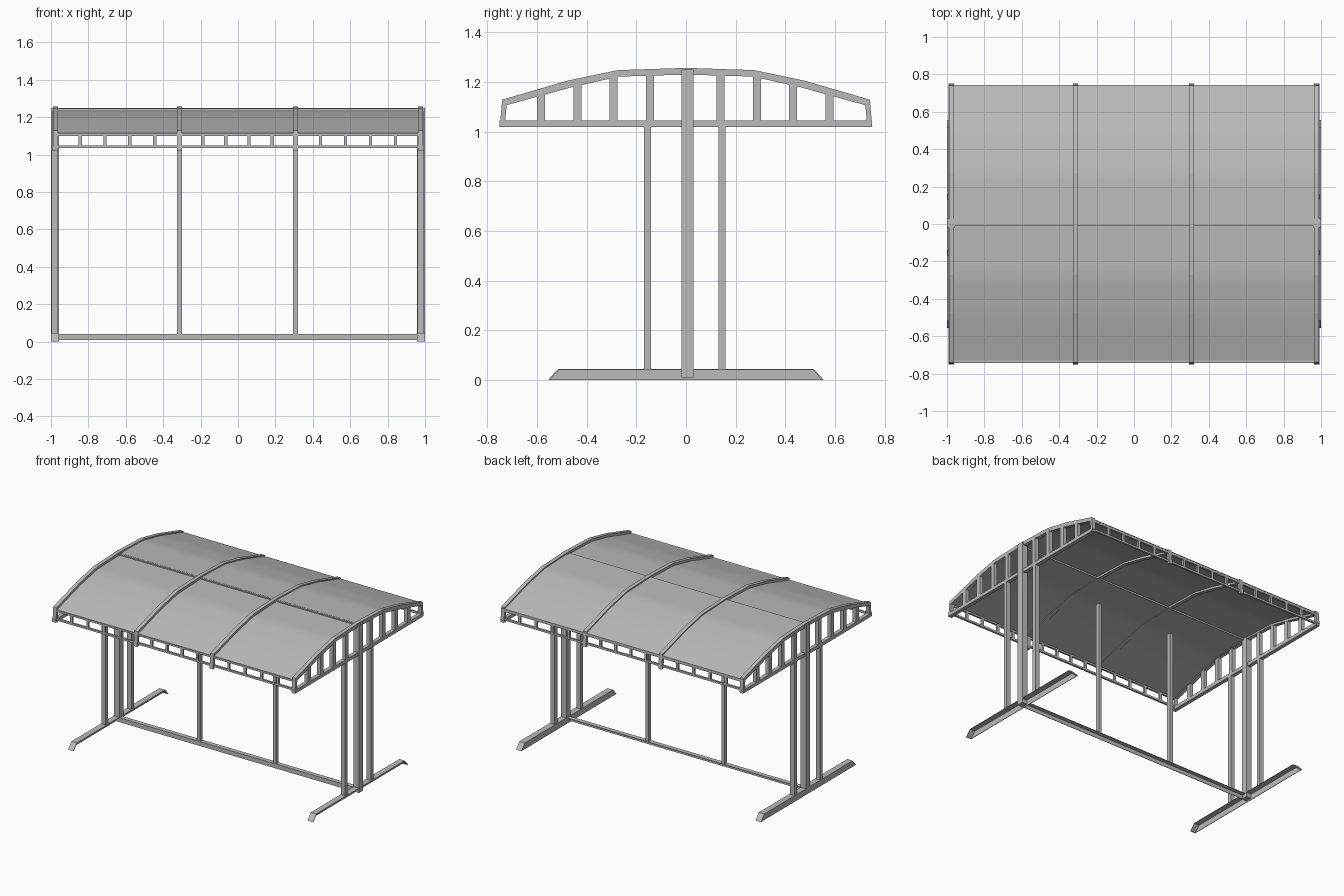
import bpy, bmesh

if "Cube" in bpy.data.objects:
    bpy.data.objects.remove(bpy.data.objects["Cube"], do_unlink=True)

# One painted-steel colour for everything
steel = bpy.data.materials.new("light_grey_steel")
steel.use_nodes = True
GREY = (0.5, 0.5, 0.5, 1.0)
steel.diffuse_color = GREY
steel.node_tree.nodes["Principled BSDF"].inputs["Base Color"].default_value = GREY


def finish(name, bm):
    bmesh.ops.recalc_face_normals(bm, faces=bm.faces)
    mesh = bpy.data.meshes.new(name)
    bm.to_mesh(mesh)
    bm.free()
    mesh.materials.append(steel)
    obj = bpy.data.objects.new(name, mesh)
    bpy.context.collection.objects.link(obj)
    return obj


def extrude(name, profile, x0, x1):
    """Extrude a closed (y, z) profile along x."""
    bm = bmesh.new()
    face = bm.faces.new([bm.verts.new((x0, y, z)) for y, z in profile])
    new = bmesh.ops.extrude_face_region(bm, geom=[face])["geom"]
    verts = [v for v in new if isinstance(v, bmesh.types.BMVert)]
    bmesh.ops.translate(bm, verts=verts, vec=(x1 - x0, 0, 0))
    return finish(name, bm)


def box(name, x0, x1, y0, y1, z0, z1):
    return extrude(name, [(y0, z0), (y1, z0), (y1, z1), (y0, z1)], x0, x1)


def mirrored(half):
    """Complete a half profile (edge to ridge) on the other side."""
    return half + [(-y, z) for y, z in reversed(half[:-1])]


OUTER = [(-0.74, 1.129), (-0.475, 1.206), (-0.274, 1.248), (0, 1.257)]
INNER = [(-0.722, 1.107), (-0.465, 1.178), (-0.27, 1.222), (0, 1.23)]


def arch_z(y, pts):
    y = -abs(y)
    for (a, za), (b, zb) in zip(pts, pts[1:]):
        if y <= b:
            return za + (zb - za) * (y - a) / (b - a)
    return pts[-1][1]


# Curved ribs with short turned-down ends
rib_profile = mirrored([(-0.75, 1.02)] + OUTER) + mirrored([(-0.73, 1.02)] + INNER)[::-1]
RIBS = [-0.976, -0.313, 0.307, 0.976]
for i, x in enumerate(RIBS):
    extrude(f"roof_rib_{i}", rib_profile, x - 0.014, x + 0.014)

# Two roof sheets, the back one lapping over the front one
for name, side, drop in (("front_roof_sheet", -1, 0.018), ("back_roof_sheet", 1, 0.009)):
    start = 0.01 if side < 0 else 0.0
    ys = [start + (0.742 - start) * i / 16 for i in range(17)]
    top = [(side * y, arch_z(y, OUTER) - drop) for y in ys]
    under = [(y, z - 0.005) for y, z in reversed(top)]
    sheet = extrude(name, top + under, -0.985, 0.985)
    bpy.ops.object.select_all(action="DESELECT")
    sheet.select_set(True)
    bpy.context.view_layer.objects.active = sheet
    bpy.ops.object.shade_smooth_by_angle(angle=0.5)
box("ridge_strip", -0.96, 0.96, -0.012, 0.0, 1.232, 1.247)

# End frames: truss, posts and feet
SLOPED = [(-0.555, 0), (-0.515, 0.045), (0.515, 0.045), (0.555, 0)]
for side, x in (("right", -0.978), ("left", 0.978)):
    x0, x1 = x - 0.014, x + 0.014
    extrude(f"{side}_front_chord", [(-0.75, 1.02), (-0.01, 1.02), (-0.01, 1.045), (-0.75, 1.045)], x0, x1)
    extrude(f"{side}_back_chord", [(0.005, 1.02), (0.735, 1.02), (0.75, 1.038), (0.748, 1.045), (0.005, 1.045)], x0, x1)
    for i in range(4):
        for label, s in (("front", -1), ("back", 1)):
            y = s * (0.142 + 0.146 * i) - 0.003
            box(f"{side}_{label}_web_{i}", x0, x1, y - 0.016, y + 0.016, 1.04, arch_z(y, INNER) + 0.008)
    box(f"{side}_main_post", x - 0.022, x + 0.022, -0.018, 0.03, 0.01, 1.25)
    box(f"{side}_front_side_post", x - 0.018, x + 0.016, -0.169, -0.14, 0.04, 1.022)
    box(f"{side}_back_side_post", x - 0.018, x + 0.016, 0.13, 0.16, 0.04, 1.022)

    # Feet: folded plate with sloped ends and one closed side
    inside = [(y * 0.99, z - 0.004 if z else 0) for y, z in reversed(SLOPED)]
    extrude(f"{side}_foot_cover", SLOPED + inside, x - 0.022, x + 0.022)
    extrude(f"{side}_foot_side", SLOPED, x - 0.022, x - 0.018)

# Long base beam, an angle section open to the back
extrude("base_beam", [(-0.015, 0.008), (-0.011, 0.008), (-0.011, 0.036), (0.018, 0.036),
                      (0.018, 0.04), (-0.015, 0.04)], -0.957, 0.957)

# Free-standing middle posts
for i, x in enumerate(RIBS[1:3]):
    box(f"middle_post_{i}", x - 0.013, x + 0.013, -0.013, 0.015, 0.038, 1.035)

# Ladder-like fascia along both eaves
for label, s in (("front", -1), ("back", 1)):
    y0, y1 = sorted((s * 0.727, s * 0.741))
    box(f"{label}_fascia_top_rail", -0.97, 0.97, y0, y1, 1.098, 1.114)
    box(f"{label}_fascia_bottom_rail", -0.97, 0.97, y0, y1, 1.034, 1.048)
    for bay, (a, b) in enumerate(zip(RIBS, RIBS[1:])):
        for k in range(1, 5):
            x = a + (b - a) * k / 5
            box(f"{label}_fascia_rung_{bay}_{k}", x - 0.009, x + 0.009, y0, y1, 1.04, 1.105)
